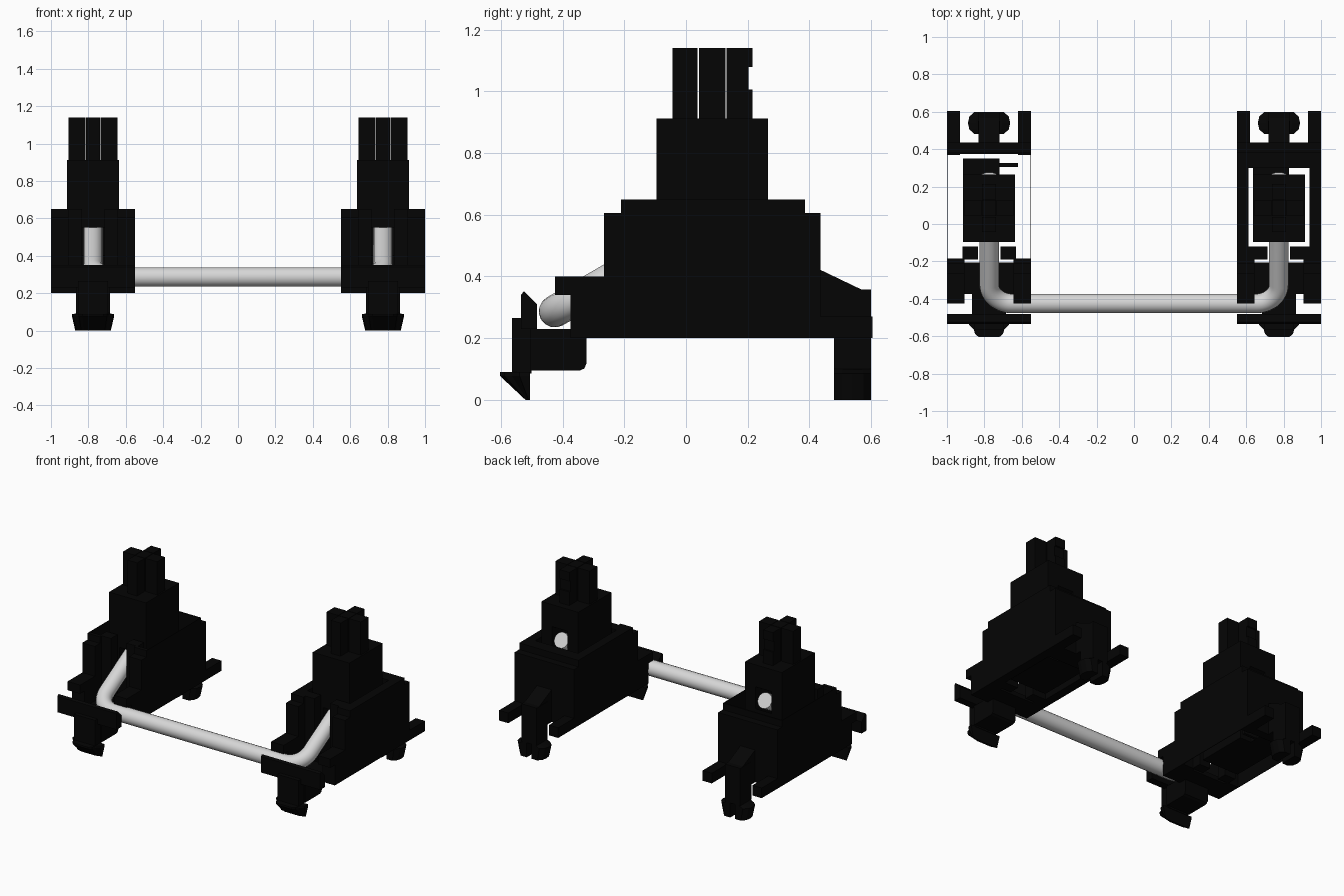
import bpy, bmesh, math
from mathutils import Vector

cube = bpy.data.objects.get("Cube")
if cube:
    bpy.data.objects.remove(cube, do_unlink=True)


def material(name, rgb, rough):
    m = bpy.data.materials.new(name)
    m.use_nodes = True
    m.diffuse_color = (*rgb, 1)
    b = m.node_tree.nodes["Principled BSDF"]
    b.inputs["Base Color"].default_value = (*rgb, 1)
    b.inputs["Roughness"].default_value = rough
    return m


BLACK = material("black plastic", (0.0015, 0.0015, 0.0015), 0.6)
STEEL = material("pale steel", (0.68, 0.68, 0.68), 0.4)


def finish(bm, name, mat):
    bmesh.ops.recalc_face_normals(bm, faces=bm.faces)
    me = bpy.data.meshes.new(name)
    bm.to_mesh(me)
    bm.free()
    me.materials.append(mat)
    ob = bpy.data.objects.new(name, me)
    bpy.context.collection.objects.link(ob)
    return ob


def loft(bm, start, end):
    """Solid between two matching outlines."""
    a = [bm.verts.new(p) for p in start]
    b = [bm.verts.new(p) for p in end]
    bm.faces.new(a)
    bm.faces.new(b[::-1])
    for i in range(len(a)):
        j = (i + 1) % len(a)
        bm.faces.new((a[i], b[i], b[j], a[j]))


def side_prism(bm, yz, x0, x1):
    loft(bm, [(x0, y, z) for y, z in yz], [(x1, y, z) for y, z in yz])


def box(bm, x0, x1, y0, y1, z0, z1):
    side_prism(bm, [(y0, z0), (y1, z0), (y1, z1), (y0, z1)], x0, x1)


SLOPE = math.tan(math.radians(30))
WIRE_Y, WIRE_Z, WIRE_R = -0.425, 0.287, 0.052


def wire_z(y):
    return WIRE_Z + (y - WIRE_Y) * SLOPE


WALL = [(-0.375, 0.2), (-0.375, 0.34), (-0.425, 0.34), (-0.425, 0.4), (-0.265, 0.4),
        (-0.265, 0.605), (-0.21, 0.605), (-0.21, 0.65), (0.385, 0.65), (0.385, 0.605),
        (0.435, 0.605), (0.435, 0.2)]
BLOCK = WALL[:8] + [(-0.185, 0.65), (-0.185, 0.2)]


def build_housing(cx, side, wall, front_reach, back):
    bm = bmesh.new()
    for s in (-1, 1):
        # stepped side wall, front block, front wall half, rear prong
        side_prism(bm, WALL, cx + s * 0.225, cx + s * (0.225 - wall))
        side_prism(bm, BLOCK, cx + s * 0.223, cx + s * 0.13)
        box(bm, cx + s * 0.06, cx + s * front_reach, -0.19, -0.12, 0.2, 0.65)
        box(bm, cx + s * 0.155, cx + s * 0.225, 0.37, 0.605, 0.2, 0.27)
    # stepped rear wall and floor under the wire
    side_prism(bm, [(back, 0.2), (back, 0.65)] + WALL[8:], cx - 0.222, cx + 0.222)
    box(bm, cx - 0.14, cx + 0.14, -0.375, -0.205, 0.2, 0.23)
    finish(bm, side + "_housing", BLACK)


def build_front_clip(cx, side):
    bm = bmesh.new()
    # plate holding the wire
    side_prism(bm, [(-0.535, 0.23), (-0.535, 0.34), (-0.525, 0.352), (-0.482, 0.31),
                    (-0.482, 0.23)], cx - 0.225, cx + 0.225)
    # rounded foot block and tongue
    side_prism(bm, [(-0.505, 0.095), (-0.345, 0.095), (-0.329, 0.102), (-0.322, 0.12),
                    (-0.322, 0.23), (-0.505, 0.23)], cx - 0.09, cx + 0.09)
    box(bm, cx - 0.08, cx + 0.08, -0.563, -0.5, 0.085, 0.266)

    # rounded hook tapering downward
    def outline(width, depth, z):
        half = [(1, 0), (0.95, 0.35), (0.72, 0.6), (0.66, 0.85), (0.5, 1)]
        pts = [(cx + width * u, -0.505 - depth * v, z) for u, v in half]
        return pts + [(2 * cx - x, y, z) for x, y, z in pts[::-1]]
    loft(bm, outline(0.113, 0.098, 0.09), outline(0.113, 0.098, 0.078))
    loft(bm, outline(0.113, 0.098, 0.078), outline(0.095, 0.015, 0))
    finish(bm, side + "_front_clip", BLACK)


def build_rear_clip(cx, side):
    bm = bmesh.new()
    # two rounded barbs on a split leg
    for s in (-1, 1):
        def outline(w, z):
            half = [(0.018, 0.48), (w * 0.68, 0.48), (w * 0.93, 0.505), (w, 0.54),
                    (w * 0.93, 0.575), (w * 0.68, 0.6), (0.018, 0.6)]
            return [(cx + s * x, y, z) for x, y in half]
        loft(bm, outline(0.092, 0), outline(0.113, 0.085))
        loft(bm, outline(0.113, 0.085), outline(0.07, 0.1))
    box(bm, cx - 0.058, cx + 0.058, 0.48, 0.6, 0.1, 0.358)
    # sloped neck
    side_prism(bm, [(0.43, 0.2), (0.5, 0.2), (0.5, 0.358), (0.568, 0.358), (0.43, 0.424)],
               cx - 0.056, cx + 0.056)
    finish(bm, side + "_rear_clip", BLACK)


def build_stem(cx, side):
    bm = bmesh.new()
    f, b, lo, hi = -0.095, 0.265, 0.22, 0.912
    # cheeks either side of the sloping wire tunnel
    for s in (-1, 1):
        box(bm, cx + s * 0.06, cx + s * 0.14, f, b, lo, hi)
    gap = 0.075
    side_prism(bm, [(f, lo), (b, lo), (b, wire_z(b) - gap), (f, wire_z(f) - gap)],
               cx - 0.06, cx + 0.06)
    side_prism(bm, [(f, wire_z(f) + gap), (b, wire_z(b) + gap), (b, hi), (f, hi)],
               cx - 0.06, cx + 0.06)
    # rear foot and its small catch
    box(bm, cx - 0.14, cx + 0.055, 0.26, 0.35, lo, 0.45)
    box(bm, cx + 0.05, cx + 0.155, 0.305, 0.325, lo, 0.3)
    finish(bm, side + "_stem", BLACK)

    # cross post: core and four arms parted by thin slits
    bm = bmesh.new()
    top, cy, w, d, slit = 1.14, 0.085, 0.037, 0.043, 0.004
    box(bm, cx - w, cx + w, cy - d, cy + d, hi, top)
    for s in (-1, 1):
        box(bm, cx + s * (w + slit), cx + s * 0.13, cy - d, cy + d, hi, top)
    box(bm, cx - w, cx + w, -0.043, cy - d - slit, hi, top)
    side_prism(bm, [(cy + d + slit, hi), (0.215, hi), (0.215, 1.005), (0.203, 1.005),
                    (0.203, 1.078), (0.215, 1.078), (0.215, top), (cy + d + slit, top)],
               cx - w, cx + w)
    finish(bm, side + "_cross_post", BLACK)


# the two housings differ in wall thickness
for cx, side, wall, front_reach, back in ((0.775, "left", 0.062, 0.222, 0.3),
                                          (-0.775, "right", 0.004, 0.143, 0.375)):
    build_housing(cx, side, wall, front_reach, back)
    build_front_clip(cx, side)
    build_rear_clip(cx, side)
    build_stem(cx, side)

# bent wire: arm, rounded corner, then the same mirrored
a = Vector((-1, 0, 0))
b = Vector((0, math.cos(math.radians(30)), math.sin(math.radians(30))))
corner = Vector((0.775, WIRE_Y, WIRE_Z))
R = 0.12
centre = corner + R * (a + b)
path = [Vector((0.775, 0.25, wire_z(0.25)))]
for i in range(13):
    t = math.pi / 2 * i / 12
    path.append(centre - R * (math.cos(t) * a + math.sin(t) * b))
path += [Vector((-p.x, p.y, p.z)) for p in reversed(path)]

cu = bpy.data.curves.new("wire", "CURVE")
cu.dimensions = "3D"
cu.bevel_depth = WIRE_R
cu.bevel_resolution = 6
cu.use_fill_caps = True
sp = cu.splines.new("POLY")
sp.points.add(len(path) - 1)
for q, p in zip(sp.points, path):
    q.co = (*p, 1)
cu.materials.append(STEEL)
wire = bpy.data.objects.new("wire", cu)
bpy.context.collection.objects.link(wire)
bpy.ops.object.select_all(action="DESELECT")
wire.select_set(True)
bpy.context.view_layer.objects.active = wire
bpy.ops.object.convert(target="MESH")
bpy.ops.object.shade_smooth_by_angle(angle=math.radians(40))
